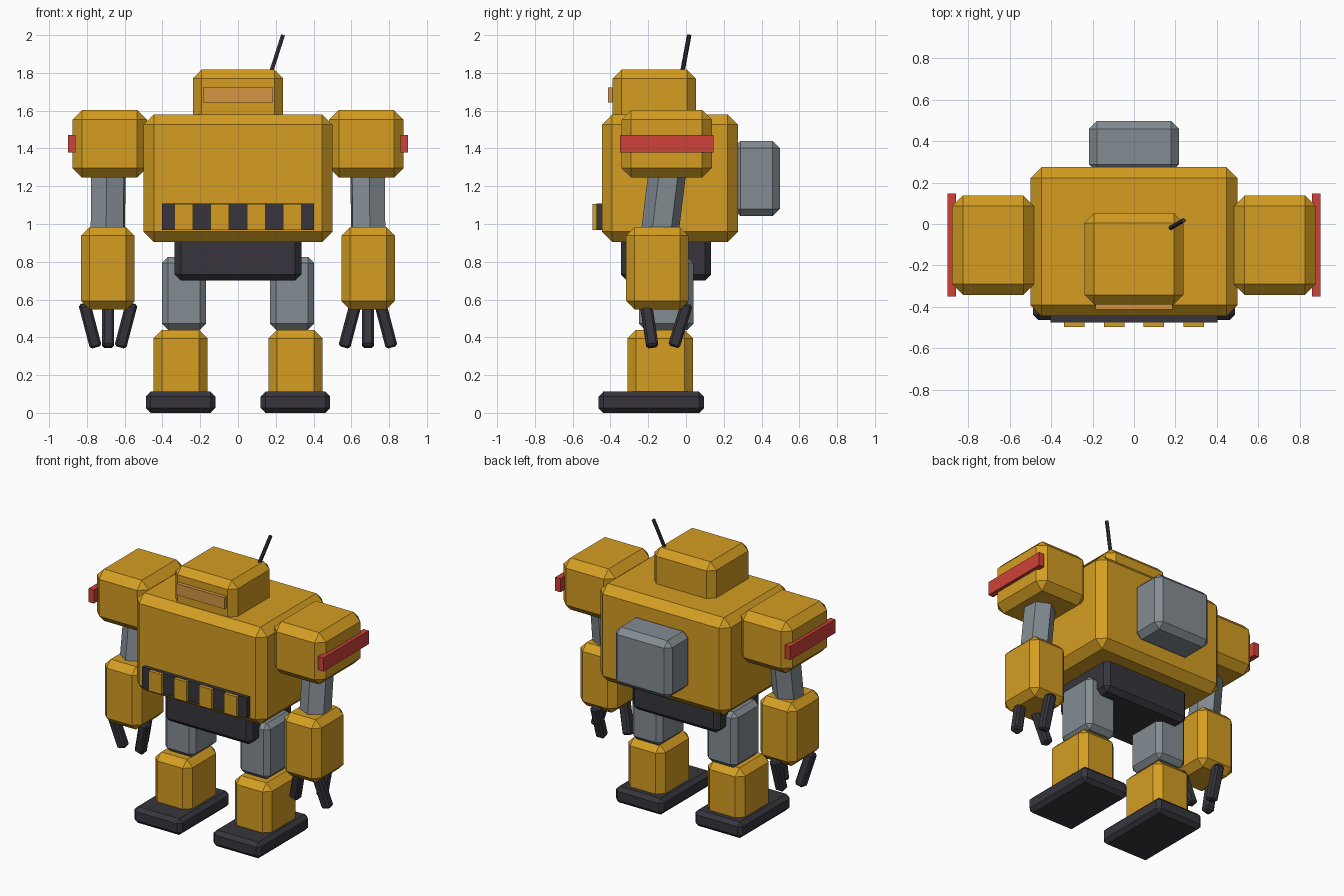
import bpy
import math
from mathutils import Vector

if "Cube" in bpy.data.objects:
    bpy.data.objects.remove(bpy.data.objects["Cube"])


def make_material(name, r, g, b):
    mat = bpy.data.materials.new(name)
    mat.use_nodes = True
    mat.diffuse_color = (r, g, b, 1)
    mat.node_tree.nodes["Principled BSDF"].inputs["Base Color"].default_value = (r, g, b, 1)
    return mat


YELLOW = make_material("yellow paint", 0.66, 0.34, 0.016)
BLACK = make_material("dark rubber", 0.038, 0.036, 0.046)
GREY = make_material("grey metal", 0.23, 0.265, 0.29)
RED = make_material("red stripe", 0.62, 0.055, 0.04)
AMBER = make_material("amber visor", 0.66, 0.3, 0.055)


def box(name, x, y, z, mat, chamfer=0):
    """Chamfered box spanning the (low, high) ranges on each axis."""
    spans = (x, y, z)
    bpy.ops.mesh.primitive_cube_add(size=1, location=[(lo + hi) / 2 for lo, hi in spans])
    obj = bpy.context.object
    obj.name = name
    for v in obj.data.vertices:
        v.co = [c * (hi - lo) for c, (lo, hi) in zip(v.co, spans)]
    obj.data.materials.append(mat)
    if chamfer:
        bevel = obj.modifiers.new("chamfer", "BEVEL")
        bevel.width = chamfer
        bevel.segments = 1
    return obj


def rod(name, start, end, radius, mat, sides=6):
    """Straight prism between two points."""
    start, end = Vector(start), Vector(end)
    axis = end - start
    bpy.ops.mesh.primitive_cylinder_add(vertices=sides, radius=radius, depth=axis.length,
                                        location=(start + end) / 2)
    obj = bpy.context.object
    obj.name = name
    obj.rotation_euler = axis.to_track_quat("Z", "Y").to_euler()
    obj.data.materials.append(mat)
    return obj


# Body, head and backpack
box("torso", (-0.5, 0.5), (-0.445, 0.275), (0.905, 1.58), YELLOW, 0.054)
box("pelvis", (-0.335, 0.335), (-0.345, 0.132), (0.7, 0.95), BLACK, 0.032)
box("head", (-0.238, 0.238), (-0.388, 0.052), (1.5, 1.817), YELLOW, 0.046)
box("visor", (-0.185, 0.185), (-0.413, -0.37), (1.643, 1.722), AMBER)
box("backpack", (-0.217, 0.217), (0.25, 0.497), (1.042, 1.44), GREY, 0.038)
rod("antenna", (0.161, -0.028, 1.76), (0.238, 0.017, 2.0), 0.012, BLACK)

# Warning strip across the belly
box("warning_strip", (-0.402, 0.402), (-0.475, -0.43), (0.968, 1.108), BLACK)
for i in range(4):
    cx = (i - 1.5) * 0.192
    box(f"warning_block_{i + 1}", (cx - 0.049, cx + 0.049), (-0.496, -0.46),
        (0.969, 1.107), YELLOW)

# Arms and legs
for side, s in (("left", 1), ("right", -1)):
    def limb(name, x, y, z, mat, chamfer=0):
        return box(f"{side}_{name}", sorted((s * x[0], s * x[1])), y, z, mat, chamfer)

    limb("shoulder", (0.482, 0.877), (-0.342, 0.138), (1.245, 1.604), YELLOW, 0.052)
    limb("shoulder_stripe", (0.86, 0.9), (-0.35, 0.146), (1.378, 1.472), RED)
    rod(f"{side}_upper_arm", (s * 0.685, -0.09, 1.35), (s * 0.69, -0.145, 0.9), 0.1, GREY)
    limb("forearm", (0.547, 0.83), (-0.317, 0.013), (0.547, 0.983), YELLOW, 0.045)

    # Three fingers set in a ring; the left hand is spread, the right one closed
    for i in range(3):
        a = math.radians(90 + 120 * i)
        fx, fy = s * 0.688 + 0.11 * math.cos(a), -0.14 + 0.11 * math.sin(a)
        finger = box(f"{side}_finger_{i + 1}", (fx - 0.032, fx + 0.032),
                     (fy - 0.032, fy + 0.032), (0.344, 0.584), BLACK, 0.012)
        tilt = math.radians(17)
        finger.rotation_euler = (-tilt * math.sin(a), -s * tilt * math.cos(a), 0)

    limb("thigh", (0.17, 0.403), (-0.25, 0.04), (0.44, 0.825), GREY, 0.032)
    limb("shin", (0.162, 0.448), (-0.31, 0.037), (0.06, 0.44), YELLOW, 0.045)
    limb("foot", (0.12, 0.487), (-0.463, 0.095), (0, 0.112), BLACK, 0.025)
